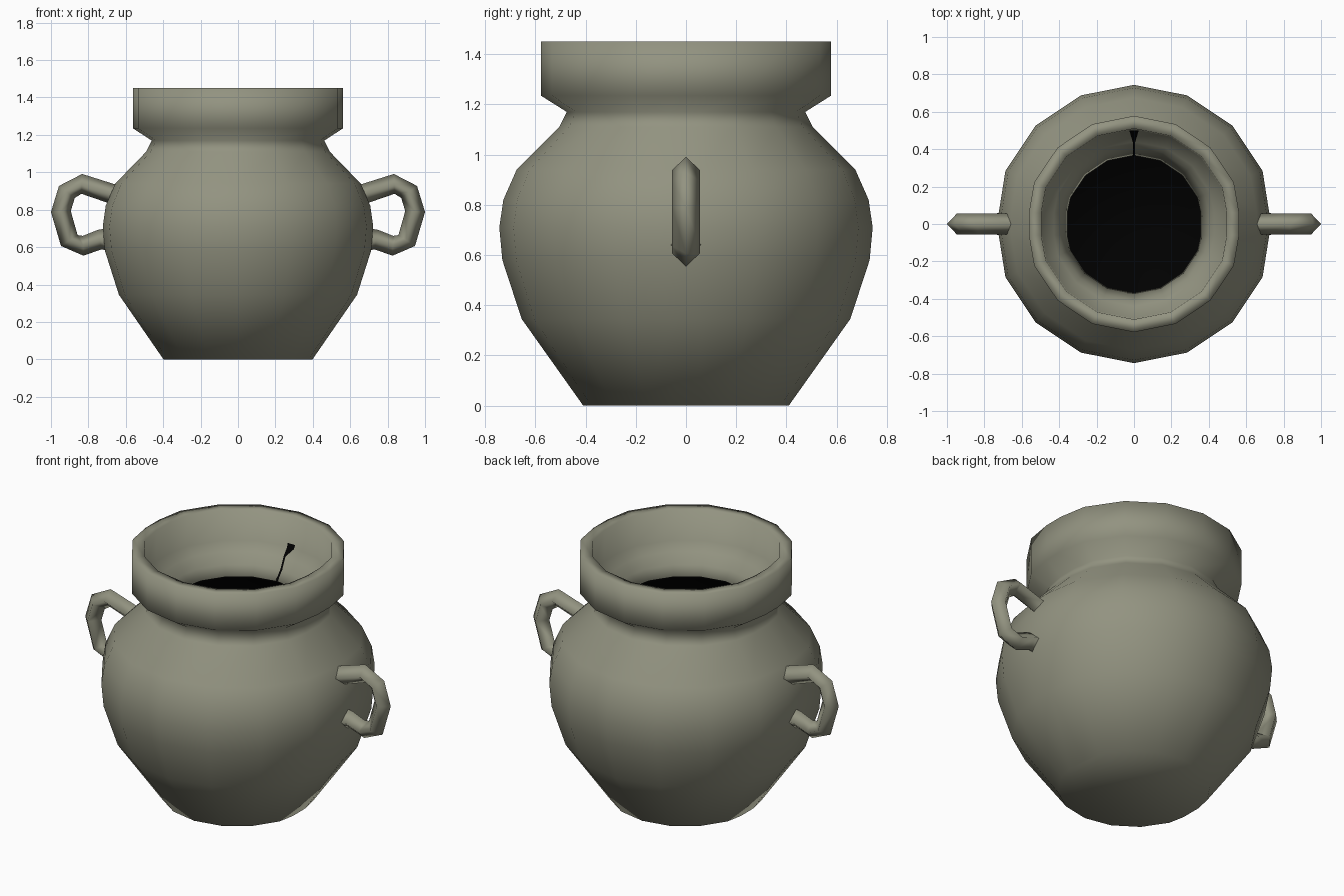
import bpy, bmesh, math
from mathutils import Vector

if "Cube" in bpy.data.objects:
    bpy.data.objects.remove(bpy.data.objects["Cube"])


def material(name, rgb):
    m = bpy.data.materials.new(name)
    m.diffuse_color = (*rgb, 1)
    m.use_nodes = True
    m.node_tree.nodes["Principled BSDF"].inputs["Base Color"].default_value = m.diffuse_color
    return m


CLAY = material("grey green clay", (0.29, 0.292, 0.218))
DARK = material("dark inside", (0.0, 0.0, 0.0))


def finish(name, bm, mats):
    me = bpy.data.meshes.new(name)
    bm.to_mesh(me)
    bm.free()
    for m in mats:
        me.materials.append(m)
    for p in me.polygons:
        p.use_smooth = True
    ob = bpy.data.objects.new(name, me)
    bpy.context.collection.objects.link(ob)
    return ob


def ring(bm, r, z):
    """16-sided ring whose two side corners are cut flat for the handles."""
    pts = []
    for i in range(16):
        a = math.tau * i / 16
        if i in (0, 8):
            s = 1 if i == 0 else -1
            pts += [(s * r * 0.972, -s * 0.06, z), (s * r * 0.972, s * 0.06, z)]
        else:
            pts.append((r * math.cos(a), r * math.sin(a), z))
    return [bm.verts.new(p) for p in pts]


def bridge(bm, a, b, mat=0):
    n = len(a)
    for i in range(n):
        f = bm.faces.new((a[i], a[(i + 1) % n], b[(i + 1) % n], b[i]))
        f.material_index = mat


# Pot wall: base, belly, neck, collar, mouth, then the dark hollow inside
profile = [(0.41, 0), (0.655, 0.345), (0.732, 0.58), (0.744, 0.71),
           (0.728, 0.82), (0.675, 0.94), (0.505, 1.11), (0.475, 1.17),
           (0.578, 1.235), (0.578, 1.45), (0.51, 1.45), (0.505, 1.27),
           (0.44, 1.235), (0.41, 1.17), (0.367, 1.12),
           (0.42, 1.08), (0.60, 0.92), (0.66, 0.71), (0.58, 0.36), (0.37, 0.06)]
bm = bmesh.new()
rings = [ring(bm, r, z) for r, z in profile]
for i in range(len(rings) - 1):
    bridge(bm, rings[i], rings[i + 1], 1 if i >= 14 else 0)
bm.faces.new(rings[0][::-1])
bm.faces.new(rings[-1]).material_index = 1
bmesh.ops.recalc_face_normals(bm, faces=bm.faces)
finish("pot_body", bm, [CLAY, DARK])

# Thin dark streak down the back of the mouth
bm = bmesh.new()
streak = [(0.025, 0.500, 1.29), (0.022, 0.490, 1.268), (0.006, 0.436, 1.242),
          (0.006, 0.405, 1.175), (0.006, 0.362, 1.125)]
rows = [[bm.verts.new((s * w, y, z)) for s in (-1, 1)] for w, y, z in streak]
for a, b in zip(rows, rows[1:]):
    bm.faces.new((a[0], a[1], b[1], b[0]))
finish("dark_streak", bm, [DARK])

# Handles: diamond section swept along a loop, flared at the roots, one per side
path = [(0.62, 0.865), (0.68, 0.887), (0.835, 0.938), (0.915, 0.895),
        (0.947, 0.79), (0.902, 0.635), (0.828, 0.607), (0.74, 0.64), (0.66, 0.64)]
R = 0.053
for side, name in ((1, "right_handle"), (-1, "left_handle")):
    bm = bmesh.new()
    pts = [Vector((x, 0, z)) for x, z in path]
    loops = []
    for i, p in enumerate(pts):
        t = (pts[min(i + 1, len(pts) - 1)] - pts[max(i - 1, 0)]).normalized()
        n = Vector((-t.z, 0, t.x))
        k = 1.25 if i in (0, len(pts) - 1) else 1.0
        u, w = n * R * k, Vector((0, 0.056 * k, 0))
        loops.append([bm.verts.new((v.x * side, v.y, v.z))
                      for v in (p + u, p + w, p - u, p - w)])
    for a, b in zip(loops, loops[1:]):
        bridge(bm, a, b)
    bmesh.ops.recalc_face_normals(bm, faces=bm.faces)
    finish(name, bm, [CLAY])
